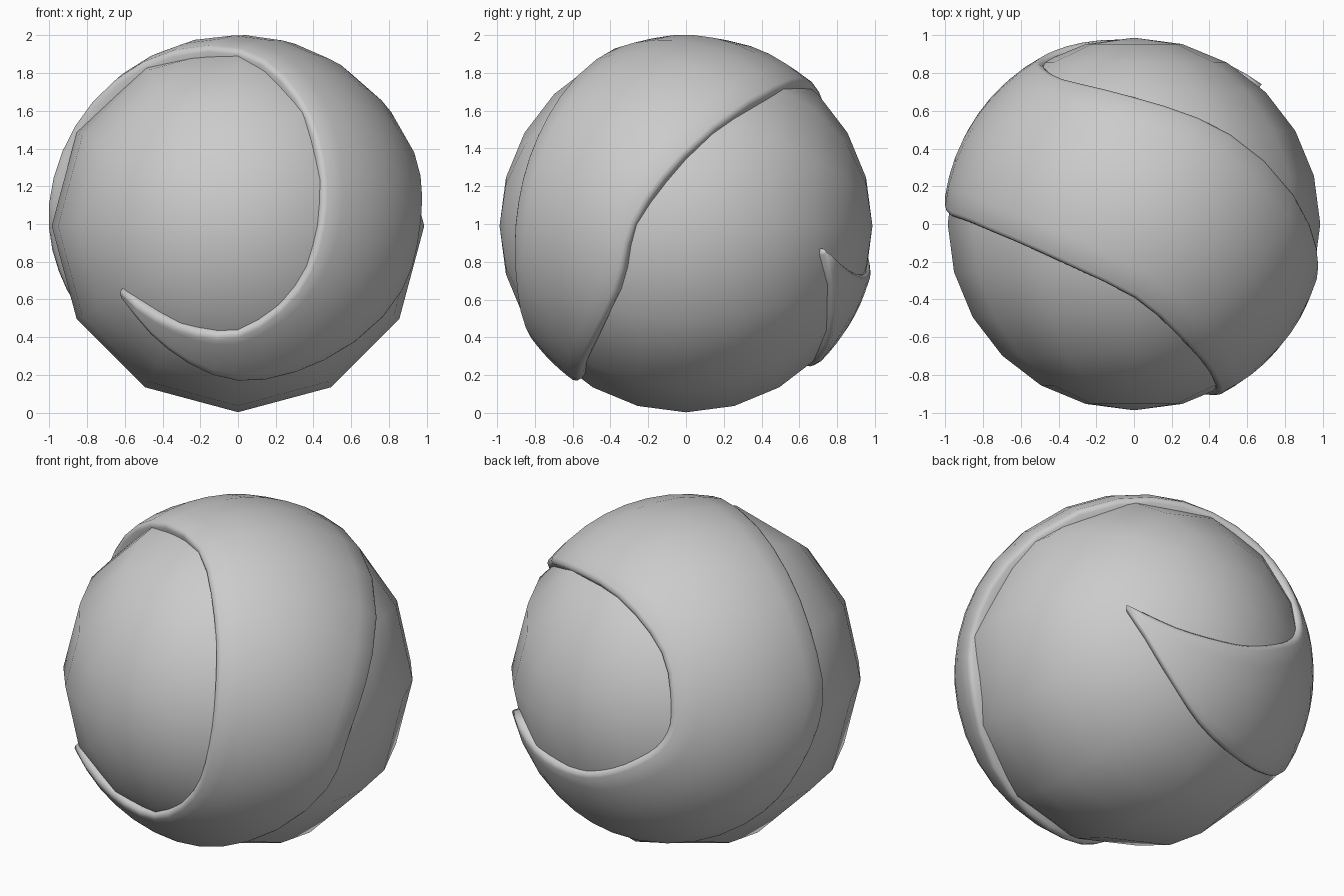
import bpy, bmesh, math
from mathutils import Vector, Matrix

if "Cube" in bpy.data.objects:
    bpy.data.objects.remove(bpy.data.objects["Cube"])

C = Vector((0, 0, 0.99))

def finish(name, bm):
    bmesh.ops.recalc_face_normals(bm, faces=bm.faces)
    me = bpy.data.meshes.new(name)
    bm.to_mesh(me)
    bm.free()
    for p in me.polygons:
        p.use_smooth = True
    ob = bpy.data.objects.new(name, me)
    bpy.context.collection.objects.link(ob)
    return ob

# Coarse ball with its poles facing front and back
bm = bmesh.new()
bmesh.ops.create_uvsphere(bm, u_segments=12, v_segments=12, radius=0.987)
bmesh.ops.transform(bm, matrix=Matrix.Translation(C) @ Matrix.Rotation(math.pi / 2, 4, 'X'), verts=bm.verts)
finish("ball", bm)

# Two edges of the wrapping band, matched point for point
edge_a = [(-.61, -.70, .66), (-.32, -.78, .475), (0, -.81, .44), (.3, -.86, .68), (.42, -.88, 1.0),
          (.42, -.82, 1.35), (.3, -.66, 1.66), (0, -.39, 1.9), (-.5, -.15, 1.83), (-.85, 0, 1.5),
          (-.95, .06, 1.1), (-.93, .22, .75), (-.77, .34, .49), (-.45, .52, .30), (0, .68, .27),
          (.31, .745, .43), (.64, .70, .84)]
edge_b = [(-.61, -.69, .60), (-.36, -.64, .345), (0, -.56, .18), (.45, -.52, .29), (.85, -.35, .65),
          (.95, -.26, 1.0), (.91, 0, 1.35), (.5, .47, 1.69), (0, .67, 1.72), (-.36, .75, 1.5),
          (-.48, .83, 1.2), (-.45, .87, 1.03), (-.32, .926, .9), (-.07, .96, .77), (.15, .94, .73),
          (.415, .853, .756), (.66, .72, .87)]

def spline(pts, sub):
    p = [(Vector(v) - C).normalized() for v in pts]
    p = [2 * p[0] - p[1]] + p + [2 * p[-1] - p[-2]]
    out = []
    for i in range(1, len(p) - 2):
        a, b, c, d = p[i - 1:i + 3]
        for k in range(sub):
            t = k / sub
            out.append((2 * b + (c - a) * t + (2 * a - 5 * b + 4 * c - d) * t * t
                        + (3 * b - a - 3 * c + d) * t ** 3).normalized() )
    return out + [p[-2]]

# Band: loft a rounded shell section between the edges
SUB, INNER = 3, 8
bm = bmesh.new()
rows = []
for u, v in zip(spline(edge_a, SUB), spline(edge_b, SUB)):
    ang = u.angle(v)
    rim = min(0.03 / ang, 0.3)
    side = [(0, .93), (0, .985), (rim * .3, 1.003), (rim, 1.012)]
    mid = [(rim + (1 - 2 * rim) * k / INNER, 1.012) for k in range(1, INNER)]
    section = side + mid + [(1 - t, r) for t, r in reversed(side)]
    rows.append([bm.verts.new(C + u.slerp(v, t) * r) for t, r in section])
for r0, r1 in zip(rows, rows[1:]):
    for i in range(len(r0) - 1):
        bm.faces.new((r0[i], r0[i + 1], r1[i + 1], r1[i]))
# Blunt tips
for r in (rows[0], rows[-1]):
    bm.faces.new(r)
finish("wrapping_band", bm)
